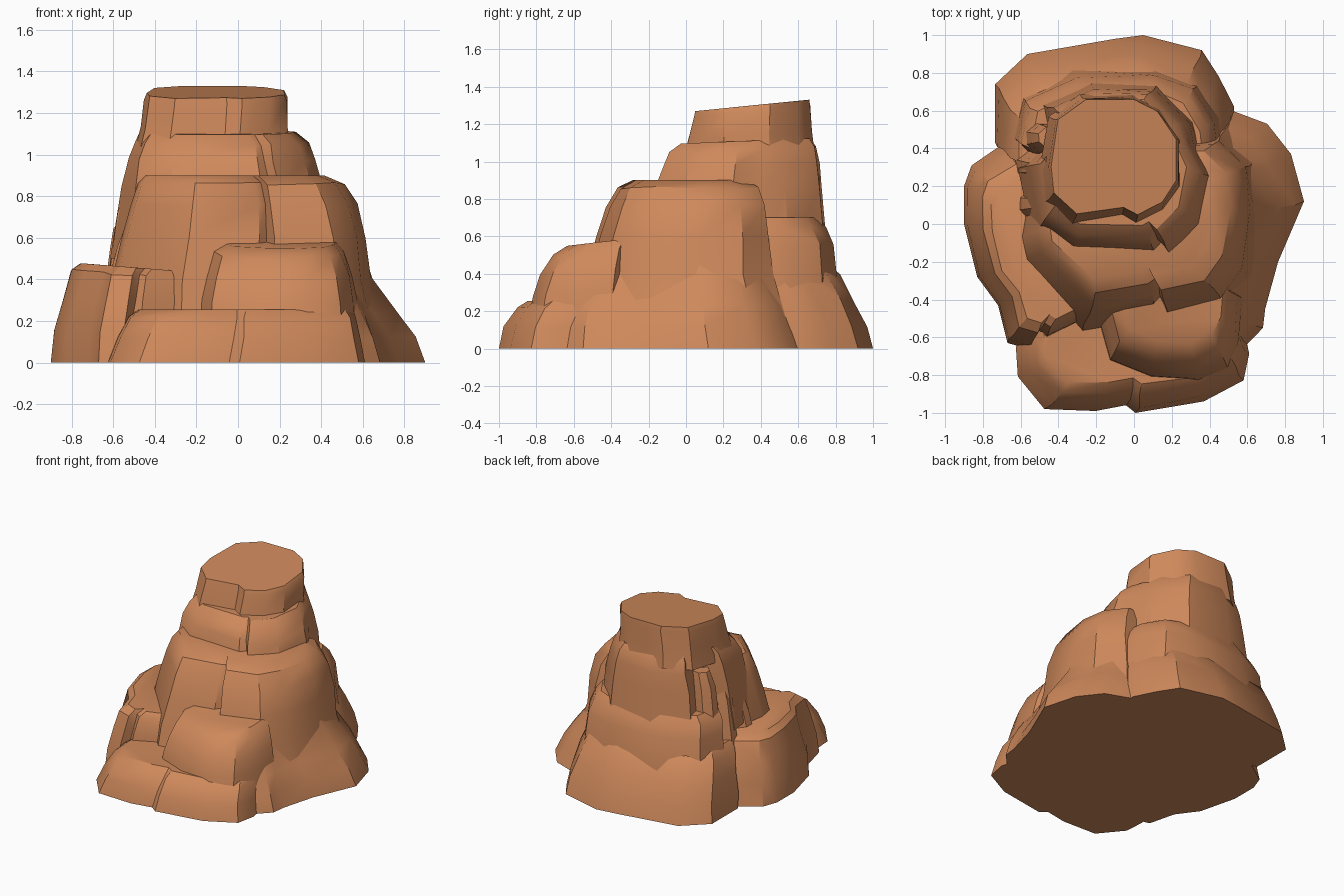
import bpy, bmesh, math, random

random.seed(4)

stone = bpy.data.materials.new("terracotta_stone")
stone.diffuse_color = (0.62, 0.25, 0.105, 1)


def tier(name, outline, levels, tilt=(0, 0), rough=0.007):
    """Loft an outline through levels (z, xmin, xmax, ymin, ymax)."""
    xs, ys = zip(*outline)
    x0, x1, y0, y1 = min(xs), max(xs), min(ys), max(ys)
    ztop = levels[-1][0]
    bm = bmesh.new()
    rings = []
    for z, a, b, c, d in levels:
        ring = []
        for px, py in outline:
            x = a + (px - x0) / (x1 - x0) * (b - a)
            y = c + (py - y0) / (y1 - y0) * (d - c)
            h = z
            if z > 0:
                k = z / ztop
                h += k * (tilt[0] * (x - (a + b) / 2) + tilt[1] * (y - (c + d) / 2))
                x += random.uniform(-rough, rough)
                y += random.uniform(-rough, rough)
                if z < ztop:
                    h += random.uniform(-rough, rough)
            ring.append(bm.verts.new((x, y, h)))
        rings.append(ring)
    n = len(outline)
    for lo, hi in zip(rings, rings[1:]):
        for i in range(n):
            j = (i + 1) % n
            bm.faces.new((lo[i], lo[j], hi[j], hi[i]))
    bm.faces.new(rings[0][::-1])
    bm.faces.new(rings[-1])
    bmesh.ops.recalc_face_normals(bm, faces=bm.faces)
    me = bpy.data.meshes.new(name)
    bm.to_mesh(me)
    bm.free()
    me.materials.append(stone)
    ob = bpy.data.objects.new(name, me)
    bpy.context.collection.objects.link(ob)
    bpy.ops.object.select_all(action='DESELECT')
    ob.select_set(True)
    bpy.context.view_layer.objects.active = ob
    bpy.ops.object.shade_smooth_by_angle(angle=math.radians(32))
    return ob


# Summit block with its sloping flat top
tier("summit",
     [(-.44, .3), (-.42, .15), (-.3, .03), (-.05, .07), (.02, .03), (.15, .1), (.23, .22),
      (.23, .45), (.13, .6), (0, .67), (-.25, .67), (-.4, .56)],
     [(1.0, -.5, .25, -.02, .69), (1.14, -.47, .235, .01, .67), (1.27, -.45, .235, .04, .665),
      (1.30, -.44, .225, .05, .66)], tilt=(0, .1), rough=.004)

# Upper column
tier("upper_column",
     [(-.46, 0), (-.3, -.12), (.1, -.13), (.14, -.1), (.18, -.15), (.33, 0), (.38, .25),
      (.3, .4), (.27, .52), (.1, .69), (-.2, .7), (-.42, .6), (-.4, .45), (-.52, .3)],
     [(.5, -.61, .45, -.22, .75), (.85, -.56, .41, -.17, .72), (.98, -.53, .37, -.13, .71),
      (1.06, -.5, .34, -.085, .69), (1.11, -.47, .28, -.03, .67)], tilt=(0, .04))

# Middle terrace with a notched front
tier("middle_terrace",
     [(-.47, 0), (-.45, -.1), (-.2, -.36), (.09, -.31), (.12, -.27), (.15, -.34), (.38, -.28),
      (.48, -.15), (.52, .1), (.5, .3), (.38, .42), (-.4, .4)],
     [(0, -.66, .74, -.62, .58), (.4, -.61, .64, -.53, .46), (.6, -.56, .62, -.48, .44),
      (.76, -.52, .57, -.43, .42), (.86, -.48, .51, -.37, .38), (.9, -.45, .42, -.29, .32)])

# Back: two broad steps
tier("back_base",
     [(-.73, .43), (-.73, .74), (-.56, .9), (-.1, .98), (.05, 1), (.36, .92), (.45, .78),
      (.53, .62), (.5, 0), (-.55, 0), (-.6, .4)],
     [(0, -.735, .53, 0, 1), (.12, -.72, .51, 0, .965), (.26, -.69, .48, 0, .9),
      (.40, -.66, .44, 0, .82), (.45, -.61, .4, 0, .76)])
tier("back_step",
     [(-.6, .45), (-.55, .66), (-.3, .79), (.1, .8), (.3, .72), (.4, .55), (.42, .35),
      (.38, 0), (-.45, 0), (-.48, .35)],
     [(.3, -.65, .47, 0, .82), (.55, -.62, .44, 0, .79), (.65, -.6, .41, 0, .75),
      (.7, -.55, .37, 0, .715)])

# Side buttresses
tier("right_buttress",
     [(.9, .12), (.84, .37), (.73, .53), (.52, .62), (.2, .5), (.2, -.6), (.6, -.68),
      (.71, -.55), (.72, -.45), (.78, -.2)],
     [(0, .1, .9, -.68, .62), (.12, .1, .85, -.66, .58), (.23, .1, .775, -.63, .54),
      (.4, .1, .64, -.55, .46), (.52, .1, .61, -.48, .42)])
tier("left_buttress",
     [(-.9, .2), (-.86, .31), (-.7, .42), (-.3, .4), (-.2, -.5), (-.48, -.63), (-.52, -.6),
      (-.56, -.66), (-.67, -.63), (-.72, -.43), (-.83, -.28), (-.9, 0)],
     [(0, -.9, -.2, -.66, .42), (.15, -.88, -.2, -.64, .4), (.3, -.84, -.2, -.61, .37),
      (.42, -.8, -.2, -.57, .32), (.455, -.75, -.2, -.52, .26)], tilt=(-.08, 0))

# Front apron and the block standing on it
tier("front_apron",
     [(-.62, -.65), (-.61, -.8), (-.47, -.97), (-.2, -.98), (-.04, -.95), (.01, -.99),
      (.37, -.93), (.58, -.82), (.61, -.68), (.5, -.2), (-.5, -.2)],
     [(0, -.625, .61, -1, -.2), (.12, -.575, .59, -.97, -.2), (.22, -.52, .565, -.905, -.2),
      (.255, -.48, .54, -.85, -.2)])
tier("front_block",
     [(-.18, -.5), (-.12, -.72), (.1, -.81), (.35, -.83), (.5, -.76), (.56, -.62),
      (.58, -.4), (.3, -.2), (0, -.2)],
     [(.1, -.2, .59, -.85, -.2), (.3, -.19, .57, -.82, -.2), (.42, -.16, .55, -.78, -.2),
      (.53, -.12, .51, -.71, -.2), (.575, -.07, .47, -.63, -.2)], tilt=(0, .12))

# Thin upright ribs on the left flank
for i, (x, y, top) in enumerate([(-.5, .1, .68), (-.5, .3, .84), (-.47, .45, .98)]):
    tier(f"left_rib_{i + 1}",
         [(-1, -.3), (-.6, -1), (1, -.9), (1, .9), (-.6, 1), (-1, .4)],
         [(.3, x - .14, x + .15, y - .1, y + .1), (top - .12, x - .075, x + .15, y - .08, y + .08),
          (top, x - .03, x + .15, y - .06, y + .06)])
